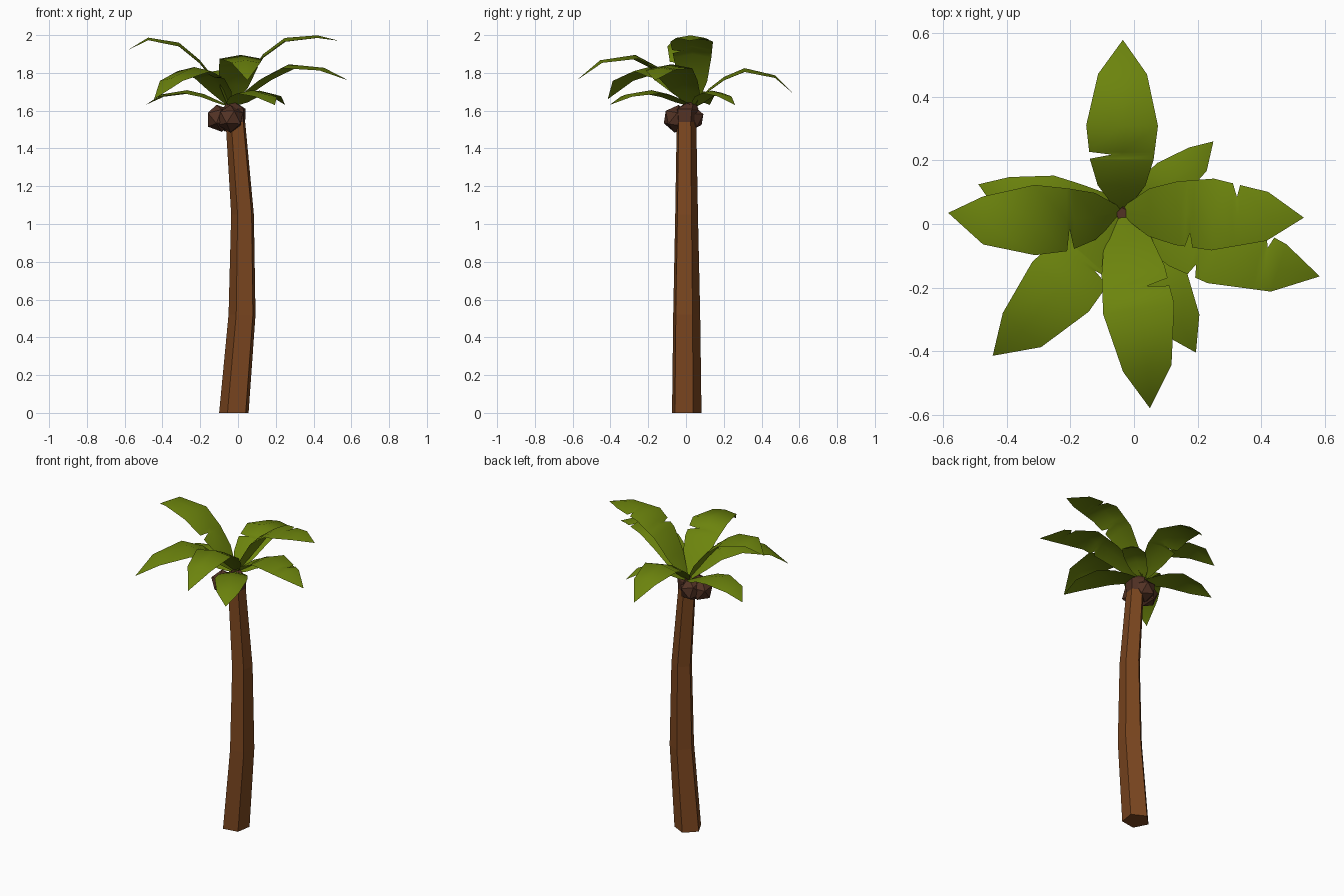
import bpy, bmesh
from math import cos, sin, radians
from mathutils import Vector

if "Cube" in bpy.data.objects:
    bpy.data.objects.remove(bpy.data.objects["Cube"])


def material(name, rgb):
    m = bpy.data.materials.new(name)
    m.diffuse_color = (*rgb, 1)
    m.use_nodes = True
    m.node_tree.nodes["Principled BSDF"].inputs["Base Color"].default_value = m.diffuse_color
    return m


BARK = material("bark", (0.20, 0.062, 0.014))
HUSK = material("husk", (0.085, 0.032, 0.018))
LEAF = material("leaf", (0.15, 0.23, 0.004))


def finish(name, bm, mat, smooth=False):
    me = bpy.data.meshes.new(name)
    bm.to_mesh(me)
    bm.free()
    me.materials.append(mat)
    for p in me.polygons:
        p.use_smooth = smooth
    ob = bpy.data.objects.new(name, me)
    bpy.context.collection.objects.link(ob)
    return ob


def five_sided_column(name, rings, mat):
    """Loft pentagons given as (x, y, z, radius)."""
    bm = bmesh.new()
    loops = [[bm.verts.new((x + r * cos(radians(27 + 72 * k)),
                            y + r * sin(radians(27 + 72 * k)), z)) for k in range(5)]
             for x, y, z, r in rings]
    for a, b in zip(loops, loops[1:]):
        for k in range(5):
            n = (k + 1) % 5
            bm.faces.new((a[k], a[n], b[n], b[k]))
    bm.faces.new(loops[0][::-1])
    bm.faces.new(loops[-1])
    finish(name, bm, mat)


def interp(xs, ys, t):
    for i in range(len(xs) - 1):
        if t <= xs[i + 1]:
            f = (t - xs[i]) / (xs[i + 1] - xs[i])
            return ys[i] + f * (ys[i + 1] - ys[i])
    return ys[-1]


# Trunk: gently curved five-sided column, and the flared crown on top
five_sided_column("trunk", [(-0.018, 0, 0, 0.083), (0.025, 0, 0.52, 0.076),
                            (0.027, 0, 1.05, 0.064), (-0.011, 0, 1.54, 0.055)], BARK)
five_sided_column("crown", [(-0.011, 0, 1.54, 0.055), (-0.017, 0.002, 1.61, 0.064),
                            (-0.035, 0.03, 1.645, 0.022)], HUSK)

# Coconuts
for i, c in enumerate([(-0.1, -0.01, 1.56), (-0.04, -0.05, 1.557), (-0.055, 0.025, 1.562)]):
    bm = bmesh.new()
    bmesh.ops.create_icosphere(bm, subdivisions=1, radius=0.074)
    bmesh.ops.rotate(bm, verts=bm.verts, cent=(0, 0, 0),
                     matrix=Vector((0, 0, 1)).rotation_difference(
                         Vector((0.2 * i - 0.2, 0.15, 1))).to_matrix())
    bmesh.ops.translate(bm, verts=bm.verts, vec=c)
    finish(f"coconut_{i + 1}", bm, HUSK)

# Fronds: strips arched by heights at fixed stations, slightly ridged, notched edges
ROOT = Vector((-0.04, 0.04, 0))
STATIONS = [0, 0.15, 0.3, 0.5, 0.8, 1]
HALF = [0.012, 0.075, 0.1, 0.113, 0.077, 0]
BOW = [0, 0.6, 1, 1, 1, 0]
RIDGE = 0.009


def frond(name, tip, heights, scale=1.0, bow=0.0, notches=()):
    axis = Vector((*tip, 0)) - ROOT
    side = Vector((-axis.y, axis.x, 0)).normalized()
    # notches: (side: +1 left / -1 right, station, depth)
    cuts = {t: (s, d) for s, t, d in notches}
    ts = set(STATIONS)
    for t in cuts:
        ts |= {t - 0.025, t, t + 0.015}
    bm = bmesh.new()
    prev = None
    for t in sorted(ts):
        p = ROOT + axis * t + side * bow * interp(STATIONS, BOW, t)
        p.z = interp(STATIONS, heights, t)
        w = interp(STATIONS, HALF, t) * scale
        s, d = cuts.get(t, (0, 0))
        if t == 1:
            tip_vert = bm.verts.new(p)
            bm.faces.new([prev[1], prev[0], tip_vert])
            bm.faces.new([prev[2], prev[1], tip_vert])
            break
        droop = Vector((0, 0, RIDGE * w / 0.1))
        row = [bm.verts.new(p - side * (w - (d if s < 0 else 0)) - droop),
               bm.verts.new(p + droop),
               bm.verts.new(p + side * (w - (d if s > 0 else 0)) - droop)]
        if prev:
            for k in (0, 1):
                bm.faces.new([prev[k + 1], prev[k], row[k], row[k + 1]])
        prev = row
    bmesh.ops.recalc_face_normals(bm, faces=bm.faces)
    if sum(f.normal.z for f in bm.faces) < 0:
        bmesh.ops.reverse_faces(bm, faces=bm.faces)
    finish(name, bm, LEAF, True)


LOW = [1.62, 1.65, 1.68, 1.70, 1.68, 1.63]
frond("frond_north", (-0.035, 0.58), [1.62, 1.71, 1.77, 1.815, 1.78, 1.68], 1, 0,
      [(1, 0.33, 0.07)])
frond("frond_south", (0.05, -0.58), [1.62, 1.73, 1.82, 1.885, 1.86, 1.76], 1, 0.01,
      [(1, 0.39, 0.07)])
frond("frond_west", (-0.585, 0.035), [1.62, 1.76, 1.86, 1.95, 1.98, 1.92], 0.98, 0.025,
      [(1, 0.3, 0.07)])
frond("frond_east", (0.535, 0.02), [1.62, 1.76, 1.89, 1.975, 1.992, 1.97], 1, 0,
      [(-1, 0.38, 0.045), (1, 0.63, 0.04)])
frond("frond_southeast", (0.585, -0.165), [1.62, 1.70, 1.77, 1.835, 1.82, 1.76], 1.02, -0.015,
      [(-1, 0.42, 0.04), (1, 0.72, 0.04)])
frond("frond_southwest", (-0.445, -0.415), [1.62, 1.71, 1.78, 1.82, 1.765, 1.66], 1.05, 0.015,
      [(1, 0.32, 0.06)])
frond("frond_low_northeast", (0.25, 0.26), LOW, 0.6, -0.015)
frond("frond_low_northwest", (-0.49, 0.125), LOW, 0.85, 0.025)
frond("frond_low_south", (0.195, -0.405), LOW, 0.85, 0)
